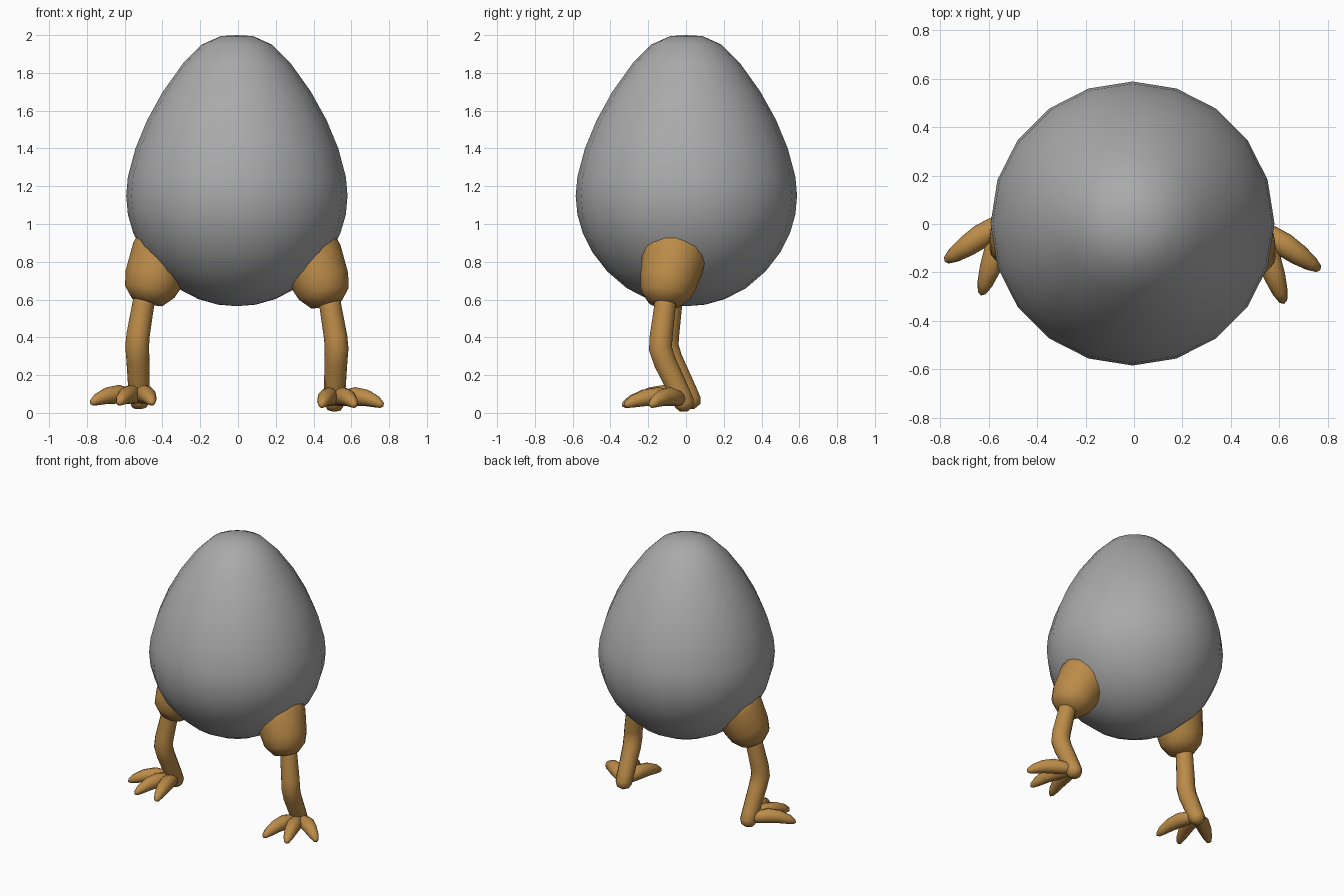
import bpy, bmesh, math
from mathutils import Vector

if "Cube" in bpy.data.objects:
    bpy.data.objects.remove(bpy.data.objects["Cube"])


def material(name, rgb):
    m = bpy.data.materials.new(name)
    m.diffuse_color = (*rgb, 1)
    m.use_nodes = True
    m.node_tree.nodes["Principled BSDF"].inputs["Base Color"].default_value = m.diffuse_color
    return m


GREY = material("egg grey", (0.40, 0.40, 0.40))
TAN = material("leg tan", (0.50, 0.26, 0.065))


def tube(name, stations, ref, sides, mat, side=1, offset=(0, 0, 0)):
    """Round tube through (x, y, z, radius) stations; radius 0 closes to a point."""
    pts = [Vector(s[:3]) for s in stations]
    bm = bmesh.new()
    rings = []
    for i, p in enumerate(pts):
        t = (pts[min(i + 1, len(pts) - 1)] - pts[max(i - 1, 0)]).normalized()
        u = Vector(ref).cross(t).normalized()
        v = t.cross(u)
        r = stations[i][3]
        n = sides if r > 0 else 1
        ring = []
        for k in range(n):
            a = 2 * math.pi * k / sides
            c = p + (u * math.cos(a) + v * math.sin(a)) * r
            ring.append(bm.verts.new(Vector((c.x * side, c.y, c.z)) + Vector(offset)))
        rings.append(ring)
    for a, b in zip(rings, rings[1:]):
        for k in range(sides):
            j = (k + 1) % sides
            if len(a) == 1:
                bm.faces.new((a[0], b[j], b[k]))
            elif len(b) == 1:
                bm.faces.new((a[k], a[j], b[0]))
            else:
                bm.faces.new((a[k], a[j], b[j], b[k]))
    bmesh.ops.recalc_face_normals(bm, faces=bm.faces)
    for f in bm.faces:
        f.smooth = True
    me = bpy.data.meshes.new(name)
    bm.to_mesh(me)
    bm.free()
    me.materials.append(mat)
    ob = bpy.data.objects.new(name, me)
    bpy.context.collection.objects.link(ob)
    return ob


# Egg body: (height, radius) profile, 20 sides
profile = [(0.565, 0), (0.573, 0.10), (0.603, 0.205), (0.66, 0.315), (0.75, 0.42),
           (0.85, 0.497), (0.95, 0.548), (1.05, 0.577), (1.15, 0.586), (1.25, 0.577),
           (1.40, 0.537), (1.55, 0.475), (1.70, 0.392), (1.85, 0.285), (1.95, 0.185),
           (1.995, 0.085), (2.0, 0)]
tube("egg_body", [(-0.006, 0.002, z, r) for z, r in profile], (0, 1, 0), 20, GREY)

# Legs: the left one is mirrored and stands slightly further back
for label, side, offset in (("right", 1, (0, 0, 0)), ("left", -1, (-0.012, 0.035, 0.012))):
    # Thigh, sunk into the egg
    tube(label + "_thigh",
         [(0.31, -0.02, 0.98, 0), (0.33, -0.03, 0.94, 0.16), (0.385, -0.065, 0.82, 0.172),
          (0.44, -0.095, 0.69, 0.152), (0.455, -0.108, 0.63, 0.135),
          (0.468, -0.114, 0.575, 0.085), (0.47, -0.115, 0.57, 0)],
         (0, 1, 0), 18, TAN, side, offset)
    # Shin with bent knee and rounded heel
    tube(label + "_shin",
         [(0.475, -0.11, 0.64, 0), (0.478, -0.11, 0.63, 0.058), (0.49, -0.112, 0.56, 0.058),
          (0.517, -0.132, 0.40, 0.062), (0.522, -0.135, 0.34, 0.063), (0.518, -0.112, 0.27, 0.061),
          (0.512, -0.03, 0.10, 0.056), (0.51, -0.008, 0.05, 0.055),
          (0.509, 0.004, 0.022, 0.04), (0.508, 0.008, 0.008, 0)],
         (0, 1, 0), 14, TAN, side, offset)
    # Three arched, tapered toes
    start = Vector((0.51, -0.01, 0.065))
    for name, tip in (("outer", (0.77, -0.19)), ("middle", (0.62, -0.33)), ("inner", (0.44, -0.34))):
        end = Vector((*tip, 0.035))
        path = []
        for t, r, lift in ((0, 0, 0), (0.05, 0.028, 0.004), (0.2, 0.042, 0.018),
                           (0.42, 0.05, 0.034), (0.65, 0.044, 0.034), (0.85, 0.032, 0.02),
                           (0.96, 0.018, 0.006), (1, 0, 0)):
            p = start.lerp(end, t)
            path.append((p.x, p.y, p.z + lift, r))
        tube(f"{label}_{name}_toe", path, (0, 0, 1), 12, TAN, side, offset)
